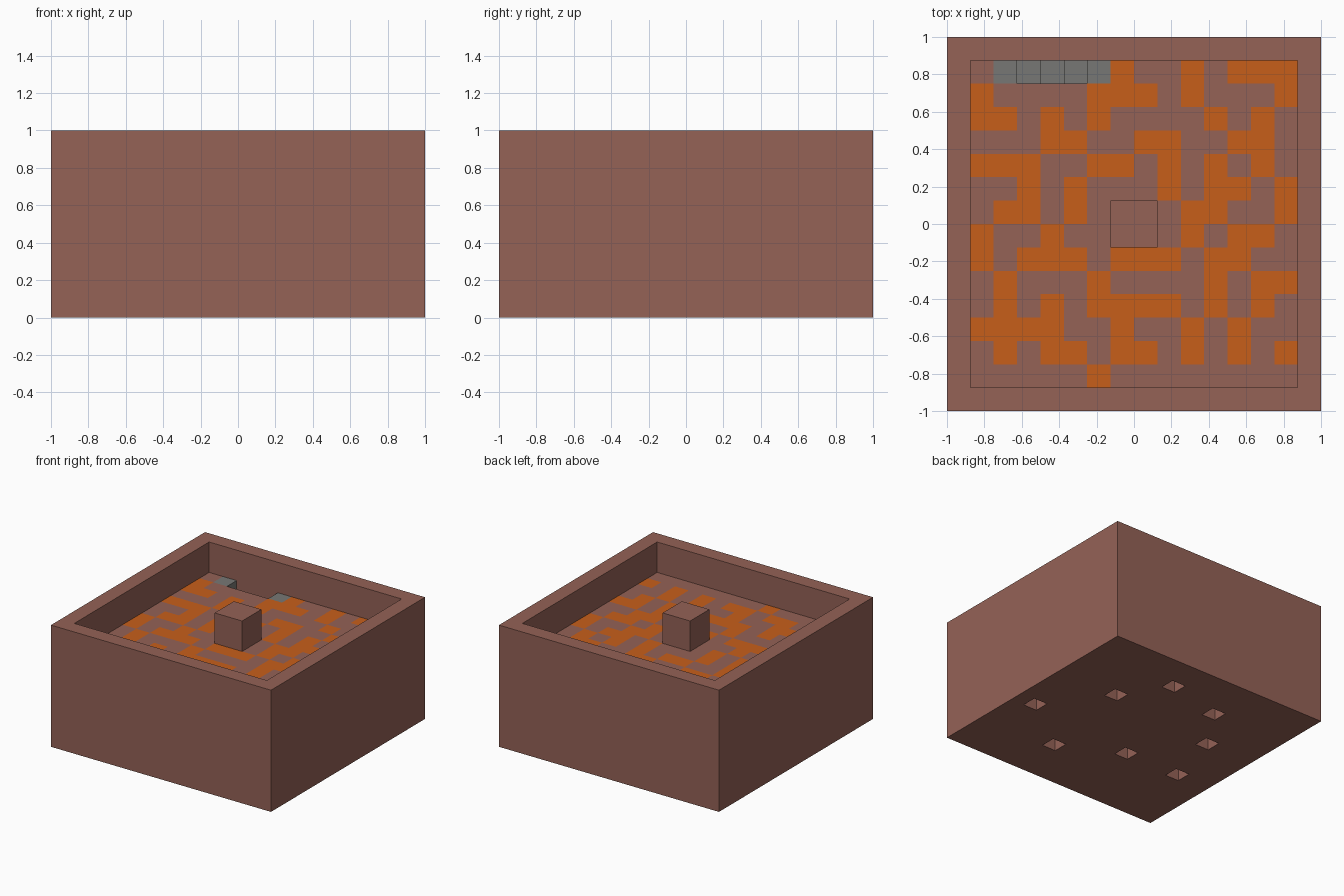
import bpy
import bmesh

if "Cube" in bpy.data.objects:
    bpy.data.objects.remove(bpy.data.objects["Cube"], do_unlink=True)

N, UNIT = 16, 0.125          # blocks per side, block size
RIM, FLOOR = 8, 6            # heights in blocks


def material(name, srgb):
    color = [(c / 255) ** 2.2 for c in srgb] + [1.0]
    mat = bpy.data.materials.new(name)
    mat.use_nodes = True
    mat.diffuse_color = color
    mat.node_tree.nodes["Principled BSDF"].inputs["Base Color"].default_value = color
    return mat


brick = material("brick brown", (147, 98, 87))
ember = material("ember orange", (198, 95, 32))
stone = material("stone grey", (119, 119, 116))

# Floor plan, back row first: o = ember, g = stone landing, digits = sunken stone steps
PLAN = [
    ".g121go..o.ooo",
    "o....ooo.o...o",
    "oo.o.o....o.o.",
    "...oo..oo..oo.",
    "ooo..oo.o.o.o.",
    "..o.o...o.oo.o",
    ".oo.o....oo..o",
    "o..o.....o.oo.",
    "o.ooo.ooo.oo..",
    ".o...o....o.oo",
    ".o.o.oooo.o.o.",
    "oooo..o..o.o..",
    ".o.oo.oo.o.o.o",
    ".....o........",
]
# Single-block recesses in the underside (column, row)
RECESSES = {(14, 6), (11, 10), (9, 13), (5, 12), (10, 3), (6, 5), (3, 9), (2, 5)}


def inside(i, j):
    return 0 <= i < N and 0 <= j < N


def symbol(i, j):
    if 0 < i < N - 1 and 0 < j < N - 1:
        return PLAN[N - 2 - j][i - 1]
    return "#"


def top(i, j):
    if not inside(i, j):
        return 0
    s = symbol(i, j)
    if s == "#":
        return RIM
    return FLOOR - int(s) if s.isdigit() else FLOOR


def bottom(i, j):
    return 1 if (i, j) in RECESSES else 0


def paint(i, j):
    s = symbol(i, j)
    return 0 if s in "#." else 1 if s == "o" else 2


# Basin: block columns with only their exposed faces
bm = bmesh.new()


def quad(points, mat_index):
    verts = [bm.verts.new(((x - N / 2) * UNIT, (y - N / 2) * UNIT, z * UNIT))
             for x, y, z in points]
    bm.faces.new(verts).material_index = mat_index


def side(i, j, dx, dy, low, high, mat_index):
    cx, cy = i + 0.5 + dx / 2, j + 0.5 + dy / 2
    tx, ty = -dy / 2, dx / 2
    a, b = (cx - tx, cy - ty), (cx + tx, cy + ty)
    quad([(*a, low), (*b, low), (*b, high), (*a, high)], mat_index)


for i in range(N):
    for j in range(N):
        square = [(i, j), (i + 1, j), (i + 1, j + 1), (i, j + 1)]
        quad([(x, y, top(i, j)) for x, y in square], paint(i, j))
        quad([(x, y, bottom(i, j)) for x, y in reversed(square)], 0)
        for dx, dy in ((1, 0), (-1, 0), (0, 1), (0, -1)):
            near = (i + dx, j + dy)
            if top(*near) < top(i, j):
                side(i, j, dx, dy, top(*near), top(i, j), paint(i, j))
            if bottom(*near) > bottom(i, j):
                side(i, j, dx, dy, bottom(i, j), bottom(*near), 0)

bmesh.ops.remove_doubles(bm, verts=bm.verts, dist=0.0001)
mesh = bpy.data.meshes.new("basin")
bm.to_mesh(mesh)
bm.free()
for mat in (brick, ember, stone):
    mesh.materials.append(mat)
basin = bpy.data.objects.new("basin", mesh)
bpy.context.collection.objects.link(basin)

# Centre pillar standing on the basin floor
bpy.ops.mesh.primitive_cube_add(size=2 * UNIT, location=(0, 0, (FLOOR + 1) * UNIT))
pillar = bpy.context.object
pillar.name = "centre_pillar"
pillar.data.materials.append(brick)
